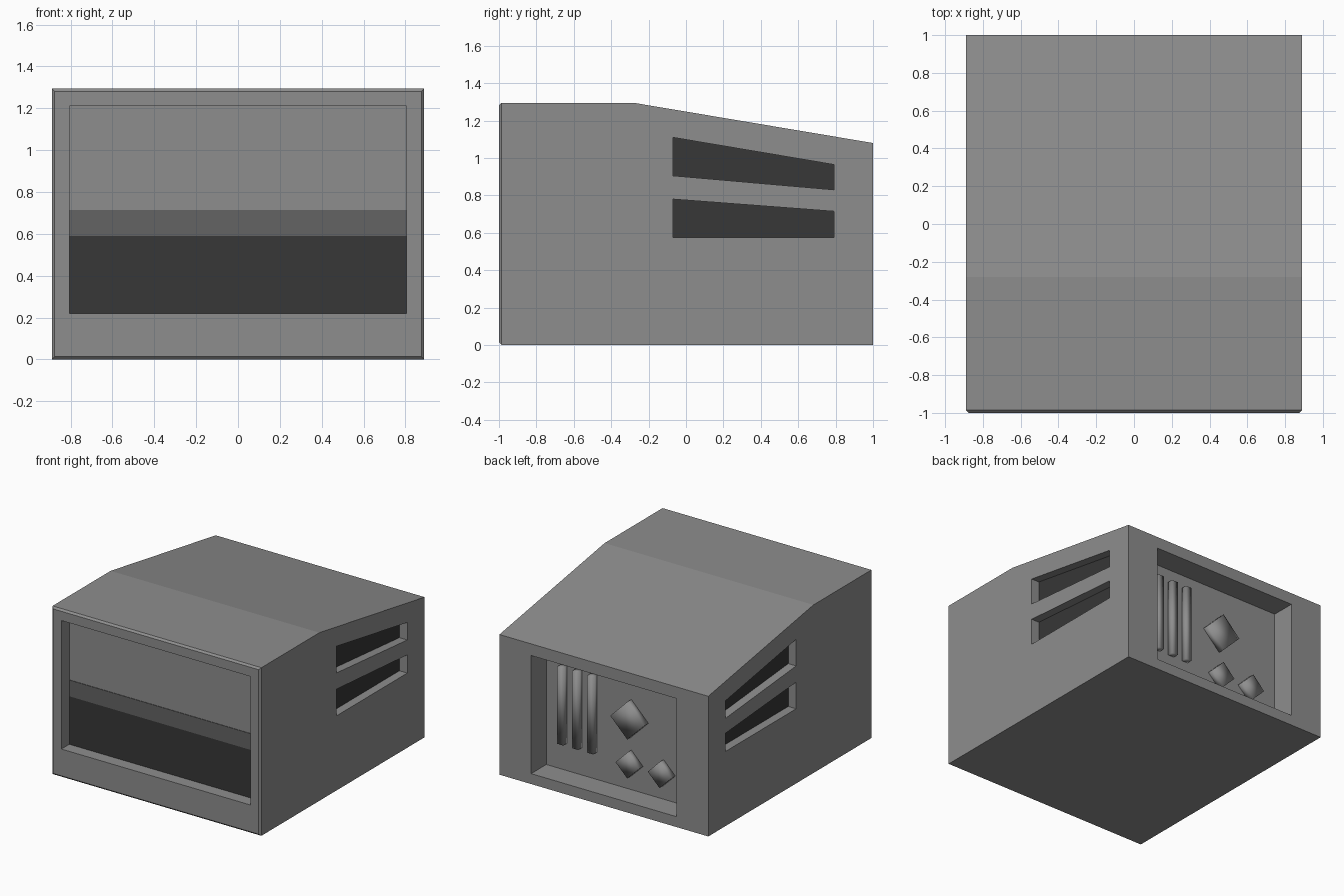
import bpy, bmesh, math

if "Cube" in bpy.data.objects:
    bpy.data.objects.remove(bpy.data.objects["Cube"])


def material(name, v):
    m = bpy.data.materials.new(name)
    m.diffuse_color = (v, v, v, 1)
    m.use_nodes = True
    m.node_tree.nodes["Principled BSDF"].inputs["Base Color"].default_value = m.diffuse_color
    return m


CASE = material("case grey", 0.27)
BAND = material("screen mid grey", 0.125)
DARK = material("dark grey", 0.038)


def prism(name, pts, axis, a, b, mat, smooth=False):
    """Extrude a flat outline along x (outline in y,z) or y (outline in x,z)."""
    def place(p, t):
        return (t, p[0], p[1]) if axis == 'x' else (p[0], t, p[1])
    bm = bmesh.new()
    lo = [bm.verts.new(place(p, a)) for p in pts]
    hi = [bm.verts.new(place(p, b)) for p in pts]
    bm.faces.new(lo)
    bm.faces.new(hi)
    n = len(pts)
    for i in range(n):
        j = (i + 1) % n
        bm.faces.new((lo[i], lo[j], hi[j], hi[i]))
    bmesh.ops.recalc_face_normals(bm, faces=bm.faces)
    for f in bm.faces:
        f.smooth = smooth
    me = bpy.data.meshes.new(name)
    bm.to_mesh(me)
    bm.free()
    me.materials.append(mat)
    ob = bpy.data.objects.new(name, me)
    bpy.context.collection.objects.link(ob)
    return ob


def rect(u0, u1, v0, v1):
    return [(u0, v0), (u1, v0), (u1, v1), (u0, v1)]


# Casing: side profile with sloping rear top
case = prism("casing", [(-1, 0), (1, 0), (1, 1.08), (-0.28, 1.295), (-1, 1.295)],
             'x', -0.89, 0.89, CASE)

# Small chamfer round the front face
bm = bmesh.new()
bm.from_mesh(case.data)
bm.normal_update()
front = [f for f in bm.faces if f.normal.y < -0.9]
bmesh.ops.bevel(bm, geom=list(front[0].edges), offset=0.014, segments=1,
                affect='EDGES', profile=0.5)
bm.to_mesh(case.data)
bm.free()

# Recess outlines
screen_x, screen_z = 0.805, (0.22, 1.21)
vents = {
    "upper_vent": [(-0.07, 0.905), (0.79, 0.83), (0.79, 0.965), (-0.07, 1.11)],
    "lower_vent": [(-0.07, 0.575), (0.79, 0.575), (0.79, 0.715), (-0.07, 0.78)],
}
cutters = [
    prism("screen_cutter", rect(-screen_x, screen_x, *screen_z), 'y', -1.2, -0.9, CASE),
    prism("back_cutter", rect(-0.62, 0.62, 0.08, 0.99), 'y', 0.815, 1.2, CASE),
]
for name, pts in vents.items():
    for s, side in ((-1, "left"), (1, "right")):
        cutters.append(prism(f"{name}_cutter", pts, 'x', s * 0.82, s * 1.1, CASE))
        # Dark plate at the bottom of each vent
        prism(f"{name}_{side}", pts, 'x', s * 0.815, s * 0.823, DARK)

# Cut the recesses and bake the result
for c in cutters:
    c.hide_render = True
    mod = case.modifiers.new("recess", 'BOOLEAN')
    mod.operation = 'DIFFERENCE'
    mod.solver = 'EXACT'
    mod.object = c
dg = bpy.context.evaluated_depsgraph_get()
baked = bpy.data.meshes.new_from_object(case.evaluated_get(dg))
case.modifiers.clear()
case.data = baked
for c in cutters:
    bpy.data.objects.remove(c)

# Screen bands
prism("screen_lower_band", rect(-screen_x, screen_x, 0.22, 0.59), 'y', -0.904, -0.896, DARK)
prism("screen_middle_band", rect(-screen_x, screen_x, 0.59, 0.715), 'y', -0.904, -0.896, BAND)

# Rear slots: three upright bars
for i in range(3):
    x = 0.47 - 0.128 * i
    prism(f"rear_slot_{i + 1}", rect(x - 0.026, x + 0.026, 0.29, 0.885),
          'y', 0.80, 0.86, CASE, smooth=True)

# Rear sockets: diamond-shaped blocks
for i, (x, z, r) in enumerate(((-0.105, 0.63, 0.145), (-0.105, 0.285, 0.10), (-0.38, 0.285, 0.10))):
    pts = [(x + r * math.cos(k * math.pi / 2), z + r * math.sin(k * math.pi / 2))
           for k in range(4)]
    prism(f"rear_socket_{i + 1}", pts, 'y', 0.80, 0.865, CASE, smooth=True)
